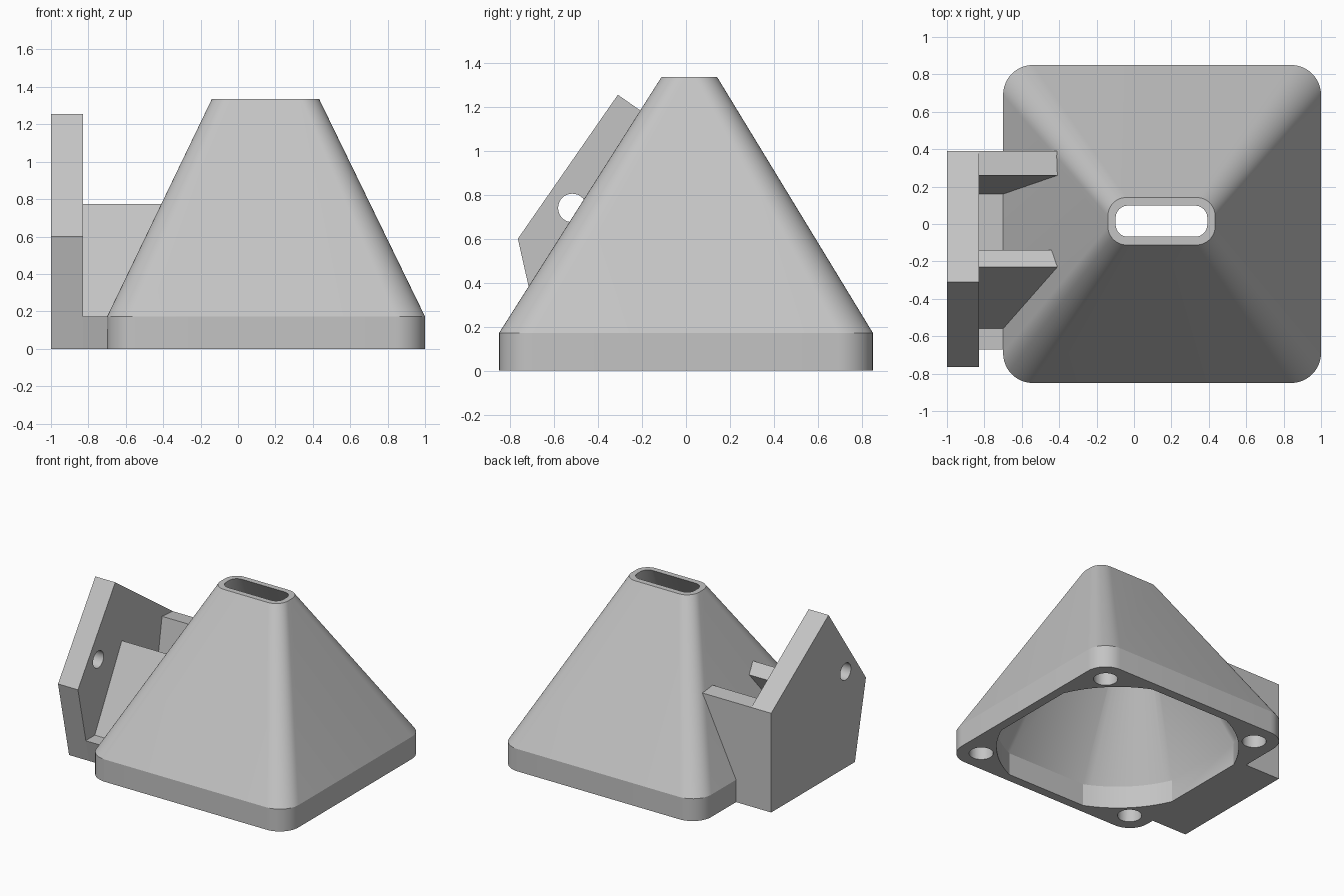
import bpy, bmesh, math

cube = bpy.data.objects.get("Cube")
if cube:
    bpy.data.objects.remove(cube, do_unlink=True)

grey = bpy.data.materials.new("grey_plastic")
grey.use_nodes = True
grey.diffuse_color = (0.55, 0.55, 0.55, 1)
grey.node_tree.nodes["Principled BSDF"].inputs["Base Color"].default_value = grey.diffuse_color

BASE_H, TOP_H = 0.172, 1.335
CX = 0.15            # centre of the square base
STEPS = 12           # segments per rounded corner


def make_object(name, bm):
    bmesh.ops.recalc_face_normals(bm, faces=bm.faces)
    mesh = bpy.data.meshes.new(name)
    bm.to_mesh(mesh)
    bm.free()
    mesh.materials.append(grey)
    obj = bpy.data.objects.new(name, mesh)
    bpy.context.collection.objects.link(obj)
    return obj


def activate(obj):
    bpy.ops.object.select_all(action='DESELECT')
    obj.select_set(True)
    bpy.context.view_layer.objects.active = obj


def drill(obj, location, radius, depth, rotation=(0, 0, 0)):
    bpy.ops.mesh.primitive_cylinder_add(vertices=32, radius=radius, depth=depth,
                                        location=location, rotation=rotation)
    cutter = bpy.context.object
    cutter.name = "hole_cutter"
    cutter.hide_render = True
    cutter.data.materials.append(grey)
    activate(obj)
    mod = obj.modifiers.new("hole", 'BOOLEAN')
    mod.operation = 'DIFFERENCE'
    mod.solver = 'EXACT'
    mod.object = cutter
    bpy.ops.object.modifier_apply(modifier=mod.name)
    bpy.data.objects.remove(cutter, do_unlink=True)


def rounded_ring(cx, cy, hx, hy, r, z):
    """Rounded rectangle, counter-clockwise."""
    pts = []
    for k, (sx, sy) in enumerate([(1, 1), (-1, 1), (-1, -1), (1, -1)]):
        for i in range(STEPS + 1):
            a = math.pi / 2 * (k + i / STEPS)
            pts.append((cx + sx * (hx - r) + r * math.cos(a),
                        cy + sy * (hy - r) + r * math.sin(a), z))
    return pts


def clipped_circle(radius, half, z):
    """Circle with its four sides cut flat."""
    a0 = math.acos(half / radius)
    pts = []
    for k in range(4):
        for i in range(STEPS + 1):
            a = k * math.pi / 2 + a0 + (math.pi / 2 - 2 * a0) * i / STEPS
            pts.append((CX + radius * math.cos(a), radius * math.sin(a), z))
    return pts


def prism(name, profile, x_start, x_end):
    """Extrude a (y, z) profile along x; x_end is a function of z."""
    bm = bmesh.new()
    a = [bm.verts.new((x_start, y, z)) for y, z in profile]
    b = [bm.verts.new((x_end(z), y, z)) for y, z in profile]
    bm.faces.new(a)
    bm.faces.new(b[::-1])
    for i in range(len(a)):
        j = (i + 1) % len(a)
        bm.faces.new((a[i], b[i], b[j], a[j]))
    return make_object(name, bm)


# Hollow funnel: outside up, over the slot rim, and back down inside
rings = [
    rounded_ring(CX, 0, 0.85, 0.85, 0.16, 0),
    rounded_ring(CX, 0, 0.85, 0.85, 0.16, BASE_H),
    rounded_ring(0.147, 0.015, 0.287, 0.127, 0.1, TOP_H),
    rounded_ring(0.147, 0.015, 0.245, 0.083, 0.065, TOP_H),
    clipped_circle(0.85, 0.78, BASE_H),
    clipped_circle(0.85, 0.78, 0),
]
bm = bmesh.new()
loops = [[bm.verts.new(p) for p in ring] for ring in rings]
for k, lower in enumerate(loops):
    upper = loops[(k + 1) % len(loops)]
    for i in range(len(lower)):
        j = (i + 1) % len(lower)
        bm.faces.new((lower[i], lower[j], upper[j], upper[i]))
funnel = make_object("funnel", bm)

# Blind screw holes in the base corners
for sx in (-1, 1):
    for sy in (-1, 1):
        drill(funnel, (CX + sx * 0.68, sy * 0.68, 0), 0.085, 0.3)
activate(funnel)
bpy.ops.object.shade_smooth_by_angle(angle=math.radians(25))

# Mounting plate with one cross hole
plate = prism("mounting_plate",
              [(-0.63, 0), (-0.765, 0.6), (-0.31, 1.255), (0.39, 0.765), (0.39, 0)],
              -1.0, lambda z: -0.83)
drill(plate, (-0.91, -0.517, 0.74), 0.065, 0.5, (0, math.pi / 2, 0))
activate(plate)
bpy.ops.object.shade_smooth_by_angle(angle=math.radians(30))

# Floor strip and two webs joining plate to funnel
prism("floor_strip", [(-0.63, 0), (-0.672, BASE_H), (0.39, BASE_H), (0.39, 0)],
      -0.83, lambda z: -0.67)


def funnel_wall(z):
    return -0.67 + (z - BASE_H) * 0.48


prism("front_web", [(-0.56, BASE_H), (-0.23, 0.775), (-0.14, 0.71), (-0.435, BASE_H)],
      -0.83, funnel_wall)
prism("back_web", [(0.16, BASE_H), (0.26, 0.775), (0.39, 0.765), (0.39, BASE_H)],
      -0.83, funnel_wall)
